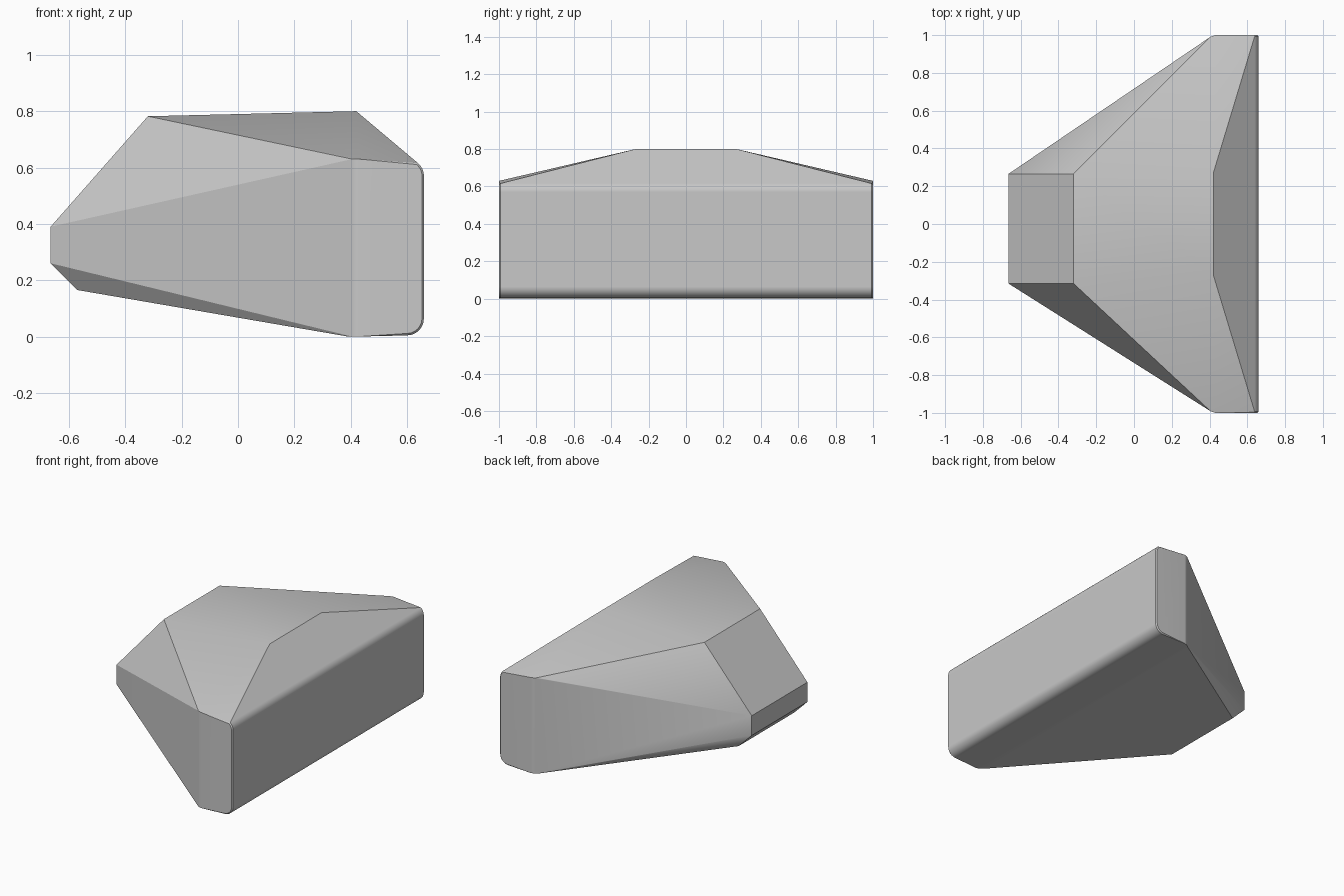
import bpy
import bmesh
from math import cos, sin, radians

cube = bpy.data.objects.get("Cube")
if cube:
    bpy.data.objects.remove(cube, do_unlink=True)

grey = bpy.data.materials.new("stone grey")
grey.use_nodes = True
colour = (0.58, 0.58, 0.58, 1)
grey.diffuse_color = colour
bsdf = next(n for n in grey.node_tree.nodes if n.type == "BSDF_PRINCIPLED")
bsdf.inputs["Base Color"].default_value = colour


def arc(cx, cz, radius, start, end, steps=6):
    """Points of a rounded edge in the x-z plane."""
    angles = [radians(start + (end - start) * i / steps) for i in range(steps + 1)]
    return [(cx + radius * cos(a), cz + radius * sin(a)) for a in angles]


points = []

# Narrow nose: upper ridge, blunt vertical face, lower edge
for x, z in ((-0.32, 0.782), (-0.665, 0.39), (-0.665, 0.26), (-0.57, 0.165)):
    points += [(x, -0.315, z), (x, 0.265, z)]

for side in (-1, 1):
    # Peak edge above the broad face
    points.append((0.42, side * 0.27, 0.80))
    # Rounded vertical corner between the flank and the end
    for x, y in ((0.39, 0.979), (0.405, 0.991), (0.43, 1.0)):
        points += [(x, side * y, 0.0), (x, side * y, 0.63)]
    # Broad face with rounded long edges and a fine rim at each end
    for y, inset in ((0.993, 0), (1.0, 0.007)):
        radius = 0.06 - inset
        profile = arc(0.60, 0.064, radius, -90, 0) + arc(0.60, 0.57, radius, 0, 50)
        points += [(x, side * y, z) for x, z in profile]

# Skin the corner points as one faceted solid
bm = bmesh.new()
for p in points:
    bm.verts.new(p)
hull = bmesh.ops.convex_hull(bm, input=bm.verts[:])
loose = [v for v in bm.verts if not v.link_faces]
bmesh.ops.delete(bm, geom=loose, context="VERTS")
bmesh.ops.dissolve_limit(bm, angle_limit=radians(0.5), verts=bm.verts[:], edges=bm.edges[:])
bmesh.ops.recalc_face_normals(bm, faces=bm.faces[:])

mesh = bpy.data.meshes.new("faceted_block")
bm.to_mesh(mesh)
bm.free()
mesh.materials.append(grey)
block = bpy.data.objects.new("faceted_block", mesh)
bpy.context.collection.objects.link(block)

# Soft rounded edges, crisp facets
bpy.ops.object.select_all(action="DESELECT")
block.select_set(True)
bpy.context.view_layer.objects.active = block
bpy.ops.object.shade_smooth_by_angle(angle=radians(24))
weighted = block.modifiers.new("Weighted Normal", "WEIGHTED_NORMAL")
weighted.keep_sharp = True
